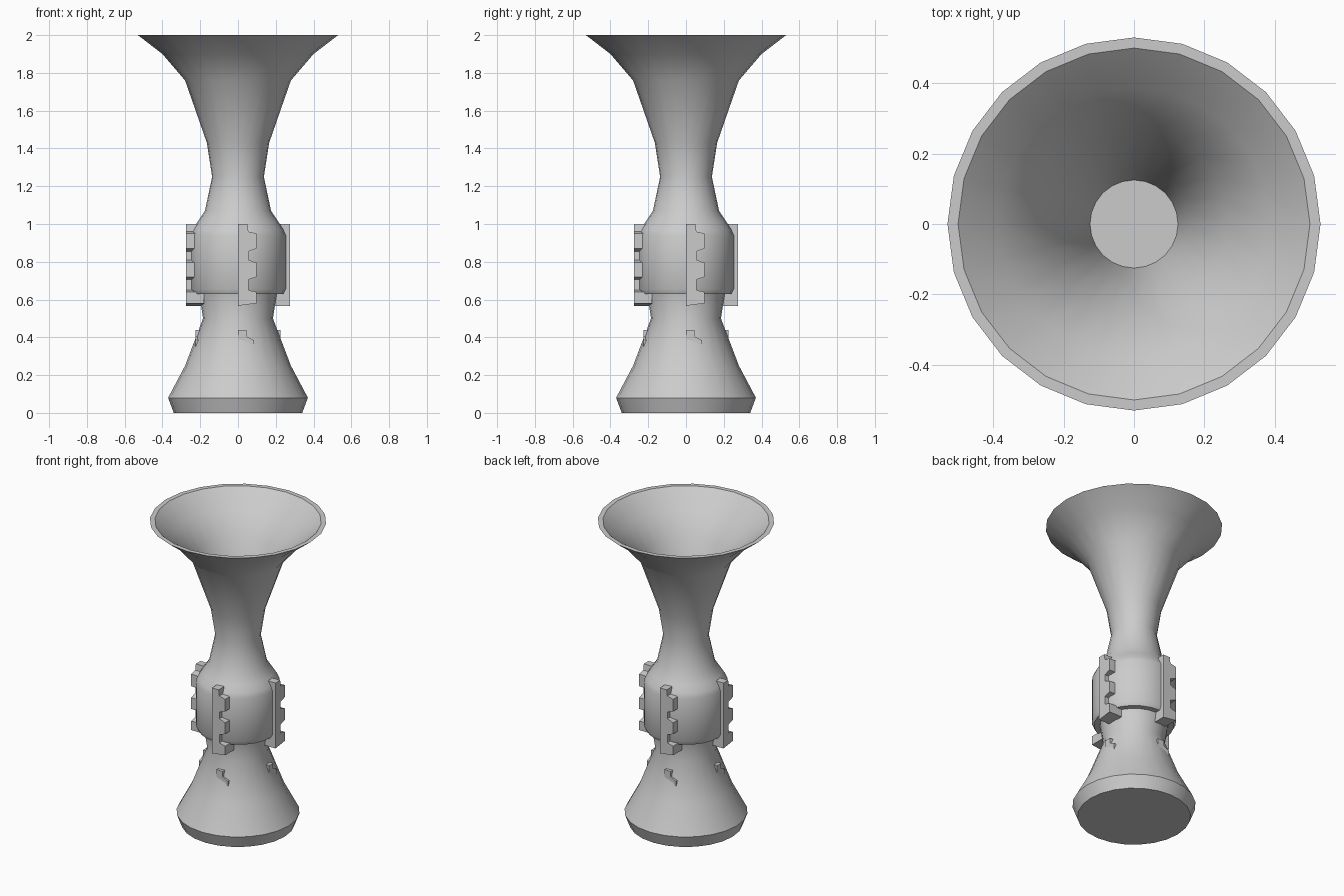
import bpy, bmesh, math
from mathutils import Matrix

if "Cube" in bpy.data.objects:
    bpy.data.objects.remove(bpy.data.objects["Cube"])

SIDES = 24


def make_object(name, bm, smooth):
    bmesh.ops.recalc_face_normals(bm, faces=bm.faces[:])
    mesh = bpy.data.meshes.new(name)
    bm.to_mesh(mesh)
    bm.free()
    ob = bpy.data.objects.new(name, mesh)
    bpy.context.collection.objects.link(ob)
    if smooth:
        bpy.ops.object.select_all(action='DESELECT')
        bpy.context.view_layer.objects.active = ob
        ob.select_set(True)
        bpy.ops.object.shade_smooth_by_angle(angle=math.radians(30))
    return ob


def lathe(name, profile):
    bm = bmesh.new()
    rings = []
    for r, z in profile:
        rings.append([bm.verts.new((r * math.cos(2 * math.pi * i / SIDES),
                                    r * math.sin(2 * math.pi * i / SIDES), z))
                      for i in range(SIDES)])
    for a, b in zip(rings, rings[1:]):
        for i in range(SIDES):
            j = (i + 1) % SIDES
            bm.faces.new((a[i], a[j], b[j], b[i]))
    bm.faces.new(rings[0])
    bm.faces.new(rings[-1])
    return make_object(name, bm, True)


def fin(name, outline, r_in, r_out, turn):
    # toothed plate on the front, then turned about the z axis
    bm = bmesh.new()
    front = [bm.verts.new((x, -r_out, z)) for x, z in outline]
    back = [bm.verts.new((x, -r_in, z)) for x, z in outline]
    bm.faces.new(front)
    bm.faces.new(back[::-1])
    n = len(outline)
    for i in range(n):
        j = (i + 1) % n
        bm.faces.new((front[i], front[j], back[j], back[i]))
    bm.transform(Matrix.Rotation(turn, 4, 'Z'))
    return make_object(name, bm, False)


# goblet: foot, stem, grip band, flared bowl, then the inside of the bowl
lathe("goblet_body", [
    (0.34, 0), (0.37, 0.08), (0.28, 0.25), (0.185, 0.50), (0.205, 0.63),
    (0.24, 0.63), (0.253, 0.655), (0.253, 0.94), (0.24, 0.97),
    (0.215, 1.01), (0.175, 1.07), (0.137, 1.25), (0.165, 1.43),
    (0.28, 1.76), (0.40, 1.90), (0.53, 2.0),
    (0.50, 2.0), (0.385, 1.90), (0.265, 1.76), (0.155, 1.43), (0.125, 1.25)])

# key-like toothed fins around the band
teeth = [(0, 1.0), (0.05, 1.0), (0.055, 0.96), (0.098, 0.95), (0.098, 0.87),
         (0.055, 0.855), (0.055, 0.81), (0.098, 0.795), (0.098, 0.72),
         (0.055, 0.705), (0.055, 0.65), (0.098, 0.64), (0.098, 0.58), (0, 0.567)]
# small hooks barely emerging from the foot
hook = [(0, 0.44), (0.045, 0.44), (0.045, 0.405), (0.085, 0.385),
        (0.085, 0.33), (0, 0.33)]
for k in range(4):
    fin(f"toothed_fin_{k + 1}", teeth, 0.18, 0.274, k * math.pi / 2)
    fin(f"foot_hook_{k + 1}", hook, 0.15, 0.226, k * math.pi / 2)
